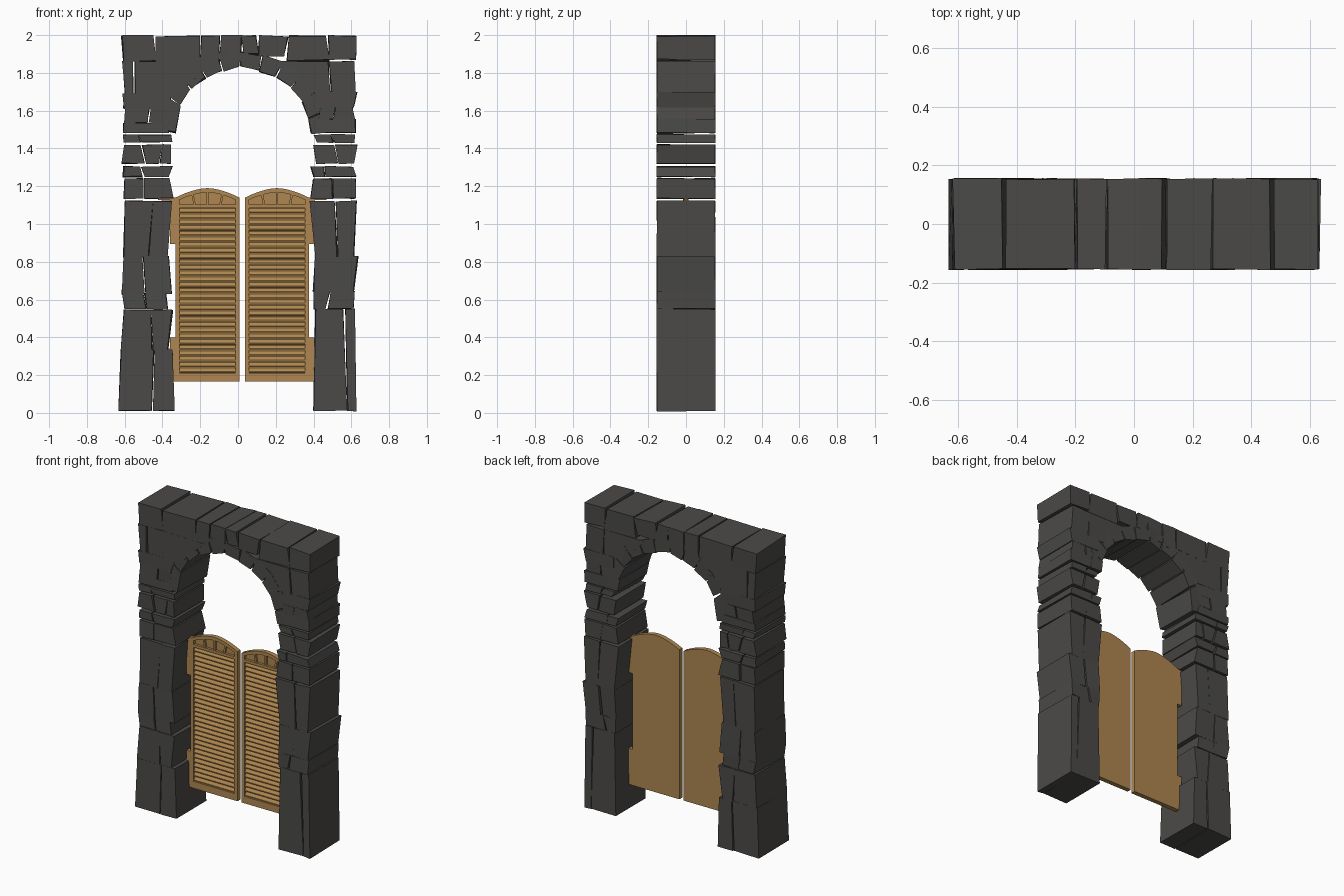
import bpy, bmesh, math, random
from mathutils import Vector

if "Cube" in bpy.data.objects:
    bpy.data.objects.remove(bpy.data.objects["Cube"])

random.seed(7)


def material(name, col):
    m = bpy.data.materials.new(name)
    m.diffuse_color = (*col, 1)
    m.use_nodes = True
    m.node_tree.nodes["Principled BSDF"].inputs["Base Color"].default_value = m.diffuse_color
    return m


STONE = material("dark_stone", (0.07, 0.068, 0.065))
WOOD = material("wood", (0.42, 0.24, 0.08))
D = 0.157  # half depth of the wall


def prism(bm, pts, y0, y1, jit=0.0, jz=0.0):
    """Extrude an (x, z) outline from y0 to y1, optionally roughened."""
    r = random.uniform
    rings = []
    for y, sgn in ((y0, 1), (y1, -1)):
        rings.append([bm.verts.new((x + r(-jit, jit), y + sgn * r(0, jit),
                                    min(2.0, max(0.0, z + r(-jz, jz))))) for x, z in pts])
    a, b = rings
    n = len(pts)
    bm.faces.new(a)
    bm.faces.new(b[::-1])
    for i in range(n):
        j = (i + 1) % n
        bm.faces.new((a[j], a[i], b[i], b[j]))


def finish(bm, name, mat):
    bmesh.ops.recalc_face_normals(bm, faces=bm.faces)
    me = bpy.data.meshes.new(name)
    bm.to_mesh(me)
    bm.free()
    ob = bpy.data.objects.new(name, me)
    me.materials.append(mat)
    bpy.context.collection.objects.link(ob)
    return ob


def course(bm, z0, z1, cuts, lean=0.012, jz=0.003):
    """One row of stones with slanted joints; a cut may be (bottom x, top x)."""
    c = []
    for k in cuts:
        if isinstance(k, tuple):
            c.append(k)
        else:
            d = random.uniform(-lean, lean)
            c.append((k - d, k + d))
    for (a, b), (e, f) in zip(c, c[1:]):
        g = 0.003
        prism(bm, [(a + g, z0), (e - g, z0), (f - g, z1), (b + g, z1)], -D, D, 0.005, jz)


# Left pillar courses, bottom to top
bm = bmesh.new()
for z0, z1, cuts in [
        (0.012, 0.335, [(-0.635, -0.62), (-0.45, -0.44), (-0.335, -0.345)]),
        (0.33, 0.545, [-0.615, -0.455, -0.355]),
        (0.55, 0.635, [-0.61, -0.49, -0.37]),
        (0.63, 0.83, [-0.615, -0.5, -0.355]),
        (0.825, 1.122, [-0.605, (-0.47, -0.45), -0.36]),
        (1.135, 1.24, [-0.605, -0.5, -0.35]),
        (1.25, 1.305, [-0.61, -0.51, -0.35]),
        (1.32, 1.42, [-0.61, -0.5, -0.41, -0.35]),
        (1.432, 1.473, [-0.61, -0.52, -0.35]),
        (1.483, 1.535, [-0.61, -0.37]),
        (1.535, 1.61, [-0.60, -0.47, -0.37]),
        (1.61, 1.69, [-0.61, -0.36])]:
    course(bm, z0, z1, cuts)
course(bm, 1.685, 1.86, [(-0.60, -0.615), (-0.55, -0.55), (-0.31, -0.13)])
finish(bm, "left_pillar", STONE)

# Right pillar courses
bm = bmesh.new()
for z0, z1, cuts in [
        (0.01, 0.55, [(0.40, 0.405), 0.57, 0.625]),
        (0.55, 0.645, [0.395, 0.48, 0.62]),
        (0.64, 0.83, [0.40, (0.50, 0.52), 0.625]),
        (0.825, 1.122, [0.39, (0.53, 0.51), 0.625]),
        (1.135, 1.24, [0.39, 0.50, 0.625]),
        (1.25, 1.305, [0.39, 0.46, 0.62]),
        (1.32, 1.42, [0.40, 0.52, 0.625]),
        (1.432, 1.473, [0.41, 0.5, 0.62]),
        (1.483, 1.555, [0.42, 0.625]),
        (1.555, 1.62, [0.43, 0.51, 0.615]),
        (1.615, 1.70, [0.41, 0.625])]:
    course(bm, z0, z1, cuts)
course(bm, 1.695, 1.86, [(0.36, 0.18), (0.49, 0.48), (0.625, 0.615)])
finish(bm, "right_pillar", STONE)

# Voussoirs following the opening
inner = [(-0.335, 1.48), (-0.305, 1.63), (-0.25, 1.72), (-0.17, 1.775), (-0.08, 1.81),
         (0.01, 1.835), (0.11, 1.81), (0.2, 1.775), (0.28, 1.725), (0.34, 1.65),
         (0.375, 1.56), (0.39, 1.475)]
bm = bmesh.new()
ctr = Vector((0.025, 1.42))
for p, q in zip(inner, inner[1:]):
    p, q = Vector(p), Vector(q)
    t = random.uniform(0.075, 0.105)
    s = (q - p) * 0.03
    po, qo = p + (p - ctr).normalized() * t, q + (q - ctr).normalized() * t
    prism(bm, [tuple(p + s), tuple(q - s), tuple(qo - s), tuple(po + s)], -D, D, 0.006, 0.006)
finish(bm, "arch_stones", STONE)

# Capping row
bm = bmesh.new()
xs = [-0.615, -0.44, -0.2, -0.095, 0.02, 0.105, 0.26, 0.475, 0.628]
zs = [1.862, 1.855, 1.84, 1.86, 1.90, 1.89, 1.865, 1.87]
for a, b, z in zip(xs, xs[1:], zs):
    course(bm, z, 1.998, [a, b], 0.01, 0.006)
finish(bm, "cap_stones", STONE)

# Swing doors: u runs from the centre gap out to the hinge
U0, U1, XC = 0.015, 0.353, 0.0225


def top(u, rise=0.05, base=1.14, lo=U0, hi=U1):
    k = (u - (lo + hi) / 2) / ((hi - lo) / 2)
    return base + rise * (1 - abs(k) ** 1.7)


def span(a, b, n):
    return [a + (b - a) * i / n for i in range(n + 1)]


def door(s, name):
    bm = bmesh.new()

    def part(pts, y0, y1):
        prism(bm, [(XC + s * u, z) for u, z in pts], y0, y1)

    def box(u0, u1, z0, z1, y0=-0.016, y1=0.002):
        part([(u0, z0), (u1, z0), (u1, z1), (u0, z1)], y0, y1)

    # backing panel with arched top
    part([(U0, 0.165), (U1, 0.165)] + [(u, top(u)) for u in span(U1, U0, 12)], 0.0, 0.014)
    # stiles and rails
    box(U0, U0 + 0.022, 0.165, 1.14)
    box(U1 - 0.022, U1, 0.165, 1.14)
    box(U0 + 0.022, U1 - 0.022, 0.165, 0.21)
    box(U0 + 0.022, U1 - 0.022, 1.085, 1.103)
    # arched top band
    us = span(U0, U1, 12)
    part([(u, top(u)) for u in us] + [(u, top(u) - 0.022) for u in us[::-1]], -0.016, 0.002)
    # fanned bars in the arched light
    for k in (-1, 0, 1):
        u = 0.184 + k * 0.068
        t = u + k * 0.012
        part([(u - 0.006, 1.1), (u + 0.006, 1.1), (t + 0.006, top(t) - 0.015),
              (t - 0.006, top(t) - 0.015)], -0.013, 0.002)
    # louvre slats, wedge-shaped in section
    n = 29
    step = (1.085 - 0.21) / n
    for i in range(n):
        z = 0.21 + i * step
        sec = [(0.002, z + 0.002), (-0.013, z + 0.003), (-0.013, z + 0.009), (0.002, z + step)]
        ends = [[bm.verts.new((XC + s * u, y, zz)) for y, zz in sec]
                for u in (U0 + 0.022, U1 - 0.022)]
        bm.faces.new(ends[0])
        bm.faces.new(ends[1][::-1])
        for j in range(4):
            m = (j + 1) % 4
            bm.faces.new((ends[0][m], ends[0][j], ends[1][j], ends[1][m]))
    # hinge blocks and pivot bars set into the stone
    for z0, z1, zr in ((0.895, 1.14, 1.132), (0.165, 0.4, 0.335)):
        box(U1, 0.383, z0, z1, -0.014, 0.014)
        box(0.383, 0.445, zr - 0.006, zr + 0.006, -0.01, 0.01)
    finish(bm, name, WOOD)


door(-1, "left_door")
door(1, "right_door")
